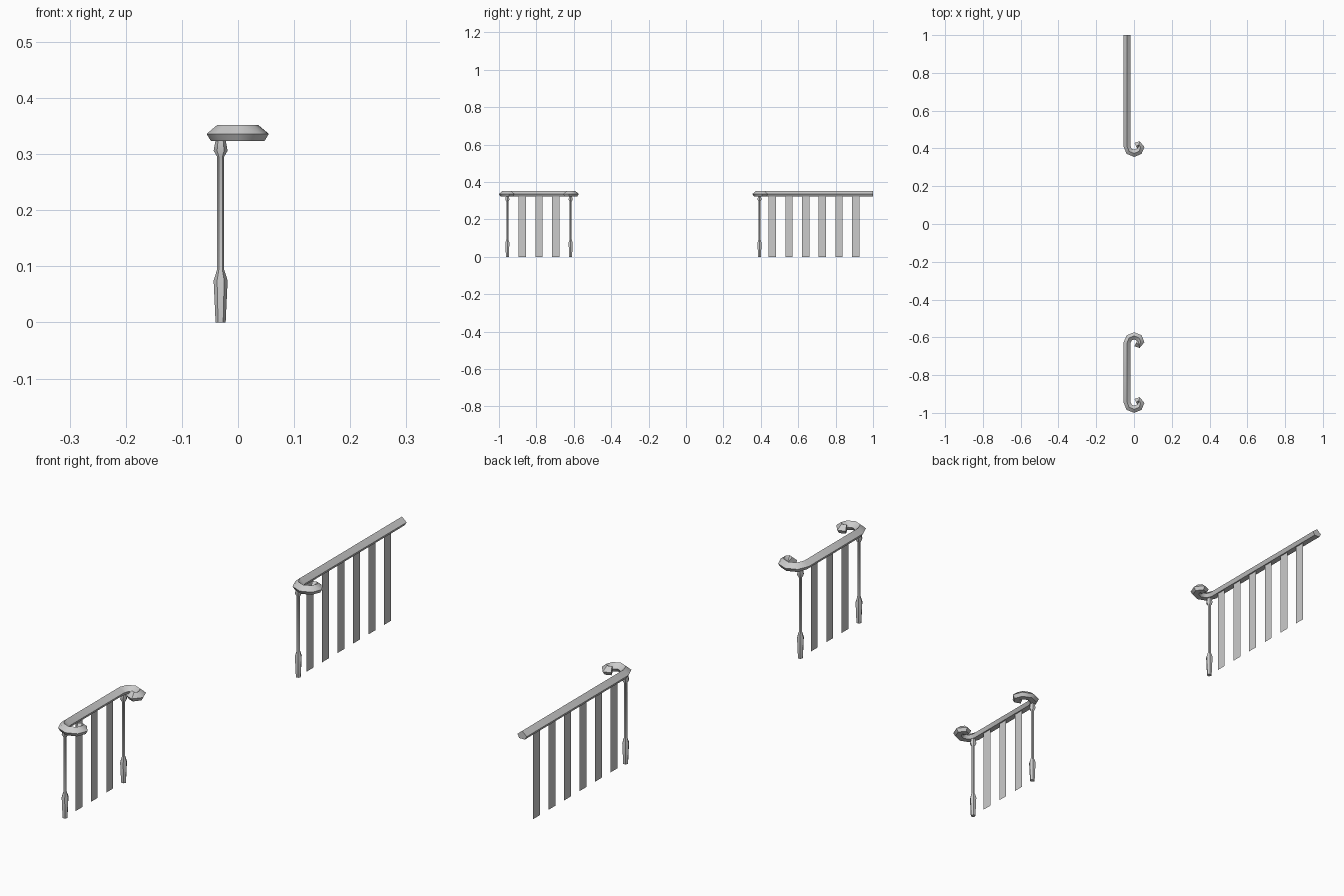
import bpy, bmesh, math
from mathutils import Vector

if "Cube" in bpy.data.objects:
    bpy.data.objects.remove(bpy.data.objects["Cube"])

# Pentagonal handrail section (sideways offset, height)
RAIL = [(0, .352), (-.019, .336), (-.011, .323), (.011, .323), (.019, .336)]
# Curled rail end: x, distance inward from the outermost edge (from tip to straight)
CURL = [(.011, .057), (.026, .065), (.036, .052), (.027, .030),
        (.001, .019), (-.026, .030), (-.037, .057)]
# Post outline (radius, height)
POST = [(.009, 0), (.0125, .075), (.006, .095), (.006, .295),
        (.0125, .306), (.009, .325)]
X = -.031


def finish(name, bm, smooth=None):
    bmesh.ops.recalc_face_normals(bm, faces=bm.faces)
    me = bpy.data.meshes.new(name)
    bm.to_mesh(me)
    bm.free()
    ob = bpy.data.objects.new(name, me)
    bpy.context.collection.objects.link(ob)
    if smooth:
        bpy.ops.object.select_all(action='DESELECT')
        ob.select_set(True)
        bpy.context.view_layer.objects.active = ob
        bpy.ops.object.shade_smooth_by_angle(angle=math.radians(smooth))
    return ob


def skin(bm, rings):
    loops = [[bm.verts.new(p) for p in r] for r in rings]
    n = len(loops[0])
    for a, b in zip(loops, loops[1:]):
        for i in range(n):
            j = (i + 1) % n
            bm.faces.new((a[i], a[j], b[j], b[i]))
    bm.faces.new(loops[0])
    bm.faces.new(loops[-1])


def rail(name, path):
    pts = [Vector(p) for p in path]
    rings = []
    for i, p in enumerate(pts):
        t = (pts[min(i + 1, len(pts) - 1)] - pts[max(i - 1, 0)]).normalized()
        side = Vector((-t.y, t.x))
        rings.append([(p.x + side.x * o, p.y + side.y * o, z) for o, z in RAIL])
    bm = bmesh.new()
    skin(bm, rings)
    return finish(name, bm, 45)


def post(name, y, sides=6):
    bm = bmesh.new()
    skin(bm, [[(X + r * math.cos(k * math.tau / sides),
                y + r * math.sin(k * math.tau / sides), z)
               for k in range(sides)] for r, z in POST])
    return finish(name, bm, 40)


def baluster(name, y, w=.0195):
    bm = bmesh.new()
    bm.faces.new([bm.verts.new((X, y + a * w, z))
                  for a, z in ((-1, 0), (1, 0), (1, .328), (-1, .328))])
    ob = finish(name, bm)
    if ob.data.polygons[0].normal.x < 0:
        ob.data.flip_normals()


# Handrails: long one with one curl, short one with a curl at both ends
rail("long_handrail", [(x, .355 + d) for x, d in CURL] + [(-.037, 1.0)])
rail("short_handrail", [(x, -1.0 + d) for x, d in CURL]
     + [(x, -.573 - d) for x, d in reversed(CURL)])

# Turned posts under each curl
for name, y in (("long_rail_post", .393), ("short_rail_front_post", -.955),
                ("short_rail_back_post", -.617)):
    post(name, y)

# Flat balusters
for i in range(6):
    baluster(f"long_rail_baluster_{i + 1}", .461 + i * .0893)
for i in range(3):
    baluster(f"short_rail_baluster_{i + 1}", -.875 + i * .0893)
